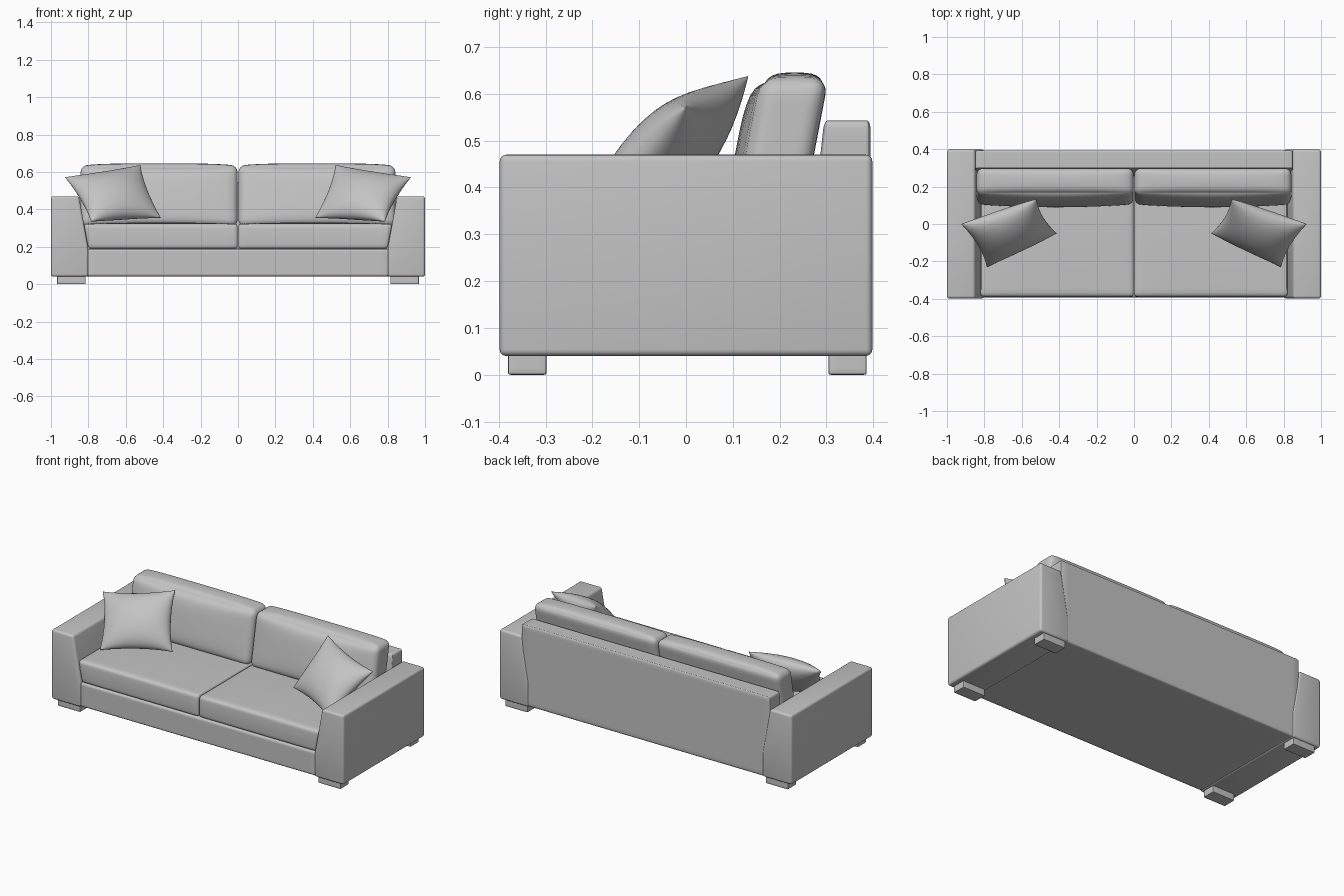
import bpy, bmesh, math
from mathutils import Vector

if "Cube" in bpy.data.objects:
    bpy.data.objects.remove(bpy.data.objects["Cube"])

fabric = bpy.data.materials.new("grey fabric")
fabric.diffuse_color = (0.55, 0.55, 0.55, 1)
fabric.use_nodes = True
fabric.node_tree.nodes["Principled BSDF"].inputs["Base Color"].default_value = fabric.diffuse_color


def finish(name, bm, angle=40):
    bmesh.ops.recalc_face_normals(bm, faces=bm.faces)
    me = bpy.data.meshes.new(name)
    bm.to_mesh(me)
    bm.free()
    me.materials.append(fabric)
    ob = bpy.data.objects.new(name, me)
    bpy.context.collection.objects.link(ob)
    bpy.ops.object.select_all(action='DESELECT')
    ob.select_set(True)
    bpy.context.view_layer.objects.active = ob
    bpy.ops.object.shade_smooth_by_angle(angle=math.radians(angle))
    return ob


def spread(t):
    # crowd grid lines toward the edges so roundings stay smooth
    return math.sin(max(-1, min(1, t)) * math.pi / 2)


def soft_box(name, lo, hi, r, warp=None, cuts=17):
    """Rounded box between two corners; warp(point, uvw) reshapes it."""
    bm = bmesh.new()
    bmesh.ops.create_cube(bm, size=2)
    bmesh.ops.subdivide_edges(bm, edges=bm.edges[:], cuts=cuts, use_grid_fill=True)
    lo, hi = Vector(lo), Vector(hi)
    mid, half = (lo + hi) / 2, (hi - lo) / 2
    for v in bm.verts:
        uvw = Vector([spread(c) for c in v.co])
        q = Vector([a * h for a, h in zip(uvw, half)])
        core = Vector([max(r - h, min(h - r, a)) for a, h in zip(q, half)])
        d = q - core
        p = mid + core + (d.normalized() * r if d.length > 1e-9 else d)
        v.co = warp(p, uvw) if warp else p
    return finish(name, bm)


def flare(z):
    # inner face of the arms leans outward above the base
    return 0.80 + 0.18 * max(0, z - 0.19)


def arm(name, s):
    prof = [(1.0, 0.04), (1.0, 0.47), (flare(0.47), 0.47), (0.80, 0.19), (0.80, 0.04)]
    bm = bmesh.new()
    face = bm.faces.new([bm.verts.new((s * x, -0.398, z)) for x, z in prof])
    ext = bmesh.ops.extrude_face_region(bm, geom=[face])
    for v in ext["geom"]:
        if isinstance(v, bmesh.types.BMVert):
            v.co.y = 0.398
    bmesh.ops.recalc_face_normals(bm, faces=bm.faces)
    bmesh.ops.bevel(bm, geom=bm.edges[:], offset=0.014, segments=4,
                    profile=0.5, affect='EDGES', clamp_overlap=True)
    finish(name, bm)


def pillow(name, s):
    A, B = Vector((-0.925, 0.0, 0.572)), Vector((-0.522, 0.133, 0.638))
    C, D = Vector((-0.413, -0.05, 0.355)), Vector((-0.785, -0.23, 0.335))
    n = (A - C).cross(B - D).normalized()
    bm = bmesh.new()
    for side in (-1, 1):
        new = bmesh.ops.create_grid(bm, x_segments=22, y_segments=22, size=1)["verts"]
        for v in new:
            u, w = spread(v.co.x), spread(v.co.y)
            puff = max(0, (1 - u * u) * (1 - w * w)) ** 0.5
            # edges pinch inward between the corners
            a = (1 + u * (1 - 0.09 * (1 - w * w))) / 2
            b = (1 + w * (1 - 0.09 * (1 - u * u))) / 2
            p = A.lerp(B, a) * b + D.lerp(C, a) * (1 - b) + n * side * 0.08 * puff
            v.co = (-s * p.x, p.y, p.z)
    bmesh.ops.remove_doubles(bm, verts=bm.verts[:], dist=0.0002)
    finish(name, bm, 80)


# base and rear frame
soft_box("base", (-0.81, -0.392, 0.042), (0.81, 0.385, 0.19), 0.012)
soft_box("back_frame", (-0.85, 0.24, 0.042), (0.85, 0.394, 0.543), 0.012,
         lambda p, c: Vector((p.x, p.y + (0.055 * (1 - c.y) / 2) * (p.z - 0.042) / 0.5, p.z)))

for s, side in ((-1, "left"), (1, "right")):
    arm(side + "_arm", s)

    # seat cushion, following the leaning arm
    def seat_warp(p, c):
        return Vector((s * p.x * flare(p.z),
                       p.y - 0.004 * (1 - c.z ** 2) * (c.y < 0),
                       p.z + 0.008 * (1 - c.x ** 2) * (1 - c.y ** 2) * (c.z > 0)))
    soft_box(side + "_seat_cushion", (0.002, -0.387, 0.188), (1, 0.26, 0.323), 0.018, seat_warp)

    # back cushion, reclined with a padded front and crowned top
    def back_warp(p, c):
        y = p.y + 0.19 * (p.z - 0.32)
        if c.y < 0:
            y -= 0.024 * (1 - c.x ** 2) * (1 - c.z ** 4)
        z = p.z
        if c.z > 0:
            z += 0.012 * (1 - c.x ** 4) * (1 - c.y ** 2) * c.z
        return Vector((s * p.x, y, z))
    soft_box(side + "_back_cushion", (0.002, 0.10, 0.31), (0.842, 0.245, 0.634), 0.036, back_warp)

    pillow(side + "_pillow", s)

    # feet
    for end, y0, y1 in (("front", -0.38, -0.298), ("rear", 0.304, 0.386)):
        x0, x1 = sorted((s * 0.815, s * 0.967))
        soft_box(f"{side}_{end}_foot", (x0, y0, 0), (x1, y1, 0.055), 0.004, cuts=5)
